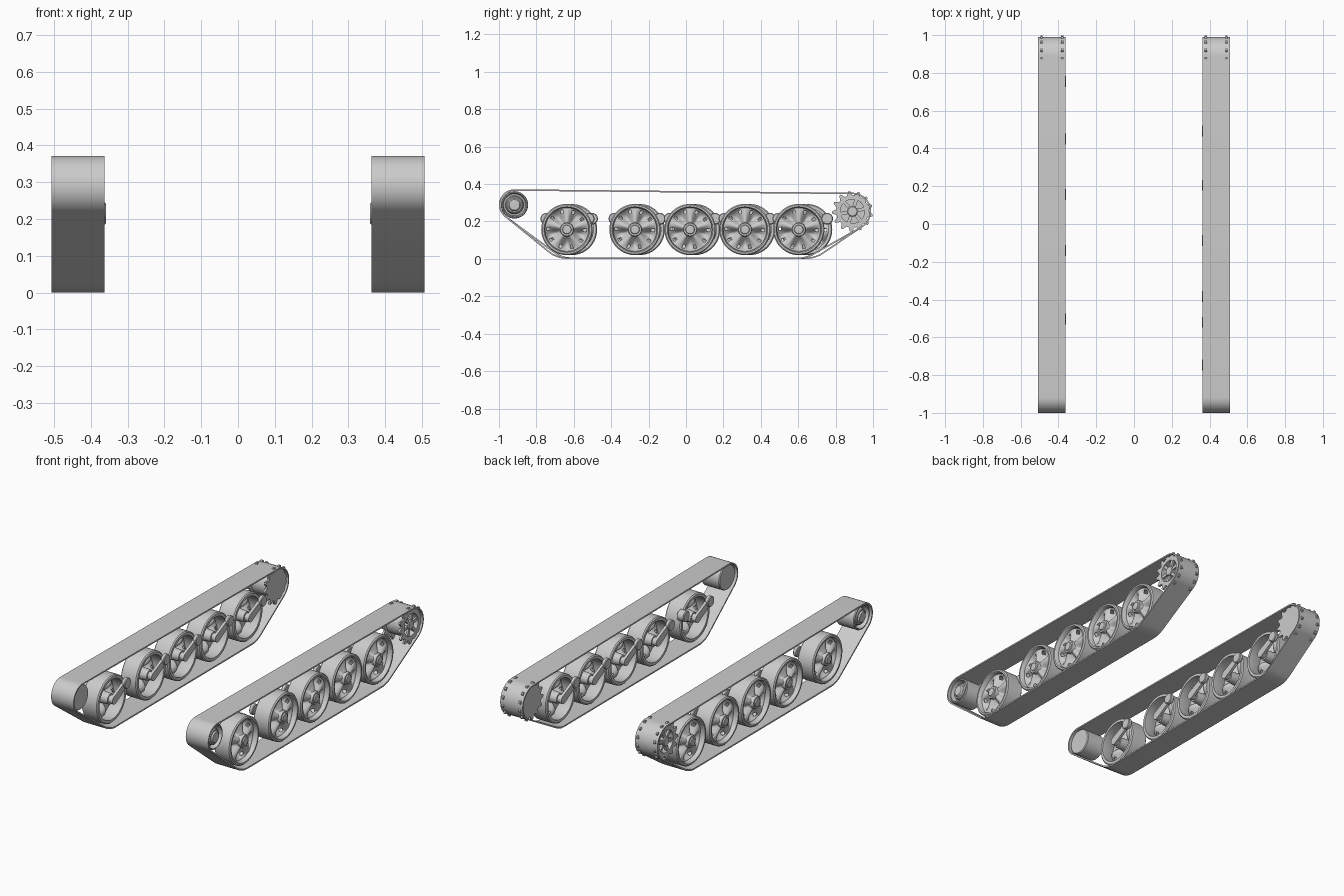
import bpy, bmesh
from math import sin, cos, pi, radians
from mathutils import Vector
from mathutils.geometry import convex_hull_2d

cube = bpy.data.objects.get("Cube")
if cube:
    bpy.data.objects.remove(cube)

grey = bpy.data.materials.new("plain grey")
grey.use_nodes = True
COLOUR = (0.6, 0.6, 0.6, 1)
grey.diffuse_color = COLOUR
grey.node_tree.nodes["Principled BSDF"].inputs["Base Color"].default_value = COLOUR

TRACK_X = 0.435      # centre line of each track
HALF = 0.0725        # half of the track width
WHEEL_Z, WHEEL_R = 0.157, 0.137
IDLER = Vector((-0.917, 0.289))
SPROCKET = Vector((0.89, 0.254))


def polar(r, a):
    return Vector((r * cos(a), r * sin(a)))


def finish(name, side, bm):
    """Turn (outward, y, z) geometry into an object on the given side."""
    for v in bm.verts:
        v.co.x = side * (TRACK_X + v.co.x)
    bmesh.ops.remove_doubles(bm, verts=bm.verts, dist=1e-5)
    bmesh.ops.recalc_face_normals(bm, faces=bm.faces)
    mesh = bpy.data.meshes.new(name)
    bm.to_mesh(mesh)
    bm.free()
    mesh.shade_smooth()
    mesh.set_sharp_from_angle(angle=radians(32))
    mesh.materials.append(grey)
    obj = bpy.data.objects.new(("left_" if side > 0 else "right_") + name, mesh)
    bpy.context.collection.objects.link(obj)
    return obj


def skin(bm, loops, closed=True):
    """Quads between successive closed loops of vertices."""
    rows = [[bm.verts.new(p) for p in loop] for loop in loops]
    pairs = list(zip(rows, rows[1:] + rows[:1]))
    for a, b in pairs if closed else pairs[:-1]:
        for i in range(len(a)):
            bm.faces.new((a[i - 1], a[i], b[i], b[i - 1]))


def lathe(name, side, centre, profile, seg=48):
    """Spin a closed (outward, radius) profile round the axle."""
    bm = bmesh.new()
    skin(bm, [[(u, *(centre + polar(r, 2 * pi * i / seg))) for i in range(seg)]
              for u, r in profile])
    return finish(name, side, bm)


def rod(name, side, centre, r, u0, u1, bevel=0.004):
    return lathe(name, side, centre, [(u0, 0), (u0, r - bevel), (u0 + bevel, r),
                                      (u1 - bevel, r), (u1, r - bevel), (u1, 0)], 28)


def plate(name, side, centre, outline, u0, u1, hole=0.0):
    """Extrude an outline, with an optional round hole."""
    inner = [centre + (p - centre).normalized() * hole for p in outline]
    bm = bmesh.new()
    skin(bm, [[(u, *p) for p in pts] for u, pts in
              ((u0, inner), (u0, outline), (u1, outline), (u1, inner))])
    return finish(name, side, bm)


def belt(circles, inset=0.0, seg=64):
    """Outline of a belt pulled tight round circles."""
    dirs = [(c, r, polar(1, 2 * pi * i / seg)) for c, r in circles for i in range(seg)]
    order = convex_hull_2d([c + d * r for c, r, d in dirs])
    return [dirs[i][0] + dirs[i][2] * (dirs[i][1] - inset) for i in order]


def gear_outline(centre, teeth=13, root=0.087, tip=0.109):
    pts = []
    for t in range(teeth):
        for frac, r in ((0, root), (0.25, root), (0.5, tip), (0.7, tip)):
            pts.append(centre + polar(r, 2 * pi * (t + frac) / teeth))
    return pts


def wheel_web(name, side, centre, seg=120, rows=14):
    """Dished disc pressed into five ribs, with a ring of small holes."""
    bm = bmesh.new()
    grid = []
    for j in range(rows + 1):
        t = j / rows
        loop = []
        for i in range(seg):
            a = 2 * pi * i / seg
            press = 0.04 * sin(pi * t) ** 0.7 * (0.5 - 0.5 * cos(5 * a))
            p = centre + polar(0.028 + 0.092 * t, a + 0.3)
            loop.append((0.042 - 0.014 * t - press, *p))
        grid.append(loop)
    skin(bm, grid, closed=False)
    bm.faces.ensure_lookup_table()
    holes = [f for k, f in enumerate(bm.faces)
             if k // seg in (9, 10, 11) and k % seg % 12 in (5, 6, 7)]
    bmesh.ops.delete(bm, geom=holes, context='FACES')
    obj = finish(name, side, bm)
    thick = obj.modifiers.new("thickness", 'SOLIDIFY')
    thick.thickness, thick.offset = 0.006, 0


def road_wheel(side, number, y, reach):
    c = Vector((y, WHEEL_Z))
    tag = str(number)
    R = WHEEL_R
    lathe("road_wheel_rim_" + tag, side, c,
          [(-0.05, 0.116), (-0.05, R - 0.006), (-0.044, R), (0.049, R),
           (0.055, R - 0.006), (0.055, 0.122), (0.045, 0.116)], 64)
    wheel_web("road_wheel_web_" + tag, side, c)
    # stepped hub cap
    lathe("road_wheel_hub_" + tag, side, c,
          [(-0.04, 0), (-0.04, 0.03), (0.045, 0.037), (0.056, 0.034),
           (0.056, 0.025), (0.062, 0.022), (0.064, 0)], 32)
    # swing arm and its pivot
    pivot = Vector((y + reach, 0.215))
    rod("axle_" + tag, side, c, 0.022, -0.066, -0.03)
    plate("swing_arm_" + tag, side, (c + pivot) / 2,
          belt([(c, 0.024), (pivot, 0.018)], seg=24), -0.068, -0.052)
    rod("arm_pivot_" + tag, side, pivot, 0.031, -0.0755, -0.052)


def sprocket(side):
    c = SPROCKET
    plate("sprocket_inner_disc", side, c, gear_outline(c), -0.061, -0.049)
    plate("sprocket_outer_ring", side, c, gear_outline(c), 0.049, 0.061, hole=0.064)
    lathe("sprocket_drum", side, c,
          [(-0.05, 0.064), (-0.05, 0.072), (0.05, 0.072), (0.05, 0.064)])
    rod("sprocket_hub", side, c, 0.028, -0.05, 0.062)
    for k in range(6):
        a = 2 * pi * k / 6 + 0.2
        mid = c + polar(0.045, a)
        along, across = polar(0.023, a), polar(0.009, a + pi / 2)
        box = [mid + along + across, mid - along + across,
               mid - along - across, mid + along - across]
        plate("sprocket_spoke_%d" % (k + 1), side, mid, box, 0.044, 0.056)


def idler(side):
    # closed on the inside, dished with a stepped hub on the outside
    lathe("idler_wheel", side, IDLER,
          [(-0.06, 0), (-0.06, 0.069), (-0.055, 0.073), (0.055, 0.073),
           (0.06, 0.069), (0.06, 0.064), (0.03, 0.058), (0.03, 0.05),
           (0.052, 0.045), (0.056, 0.04), (0.056, 0.034), (0.064, 0.028),
           (0.066, 0)], 56)


def running_gear(side, wheel_ys, reach):
    loops = [(IDLER, 0.083), (Vector((wheel_ys[0], WHEEL_Z)), WHEEL_Z),
             (Vector((wheel_ys[-1], WHEEL_Z)), WHEEL_Z), (SPROCKET, 0.1)]
    outer, inner = belt(loops), belt(loops, 0.008)
    bm = bmesh.new()
    skin(bm, [[(u, *p) for p in pts] for u, pts in
              ((-HALF, inner), (-HALF, outer), (HALF, outer), (HALF, inner))])
    finish("track_band", side, bm)
    idler(side)
    sprocket(side)
    for n, y in enumerate(wheel_ys):
        road_wheel(side, n + 1, y, reach)


# The two sides are staggered, with arms leading on one and trailing on the other
running_gear(1, (-0.637, -0.273, 0.022, 0.315, 0.603), -0.11)
running_gear(-1, (-0.612, -0.25, 0.046, 0.339, 0.645), 0.11)
rod("bump_stop", 1, Vector((-0.52, 0.215)), 0.031, -0.0755, -0.03)
